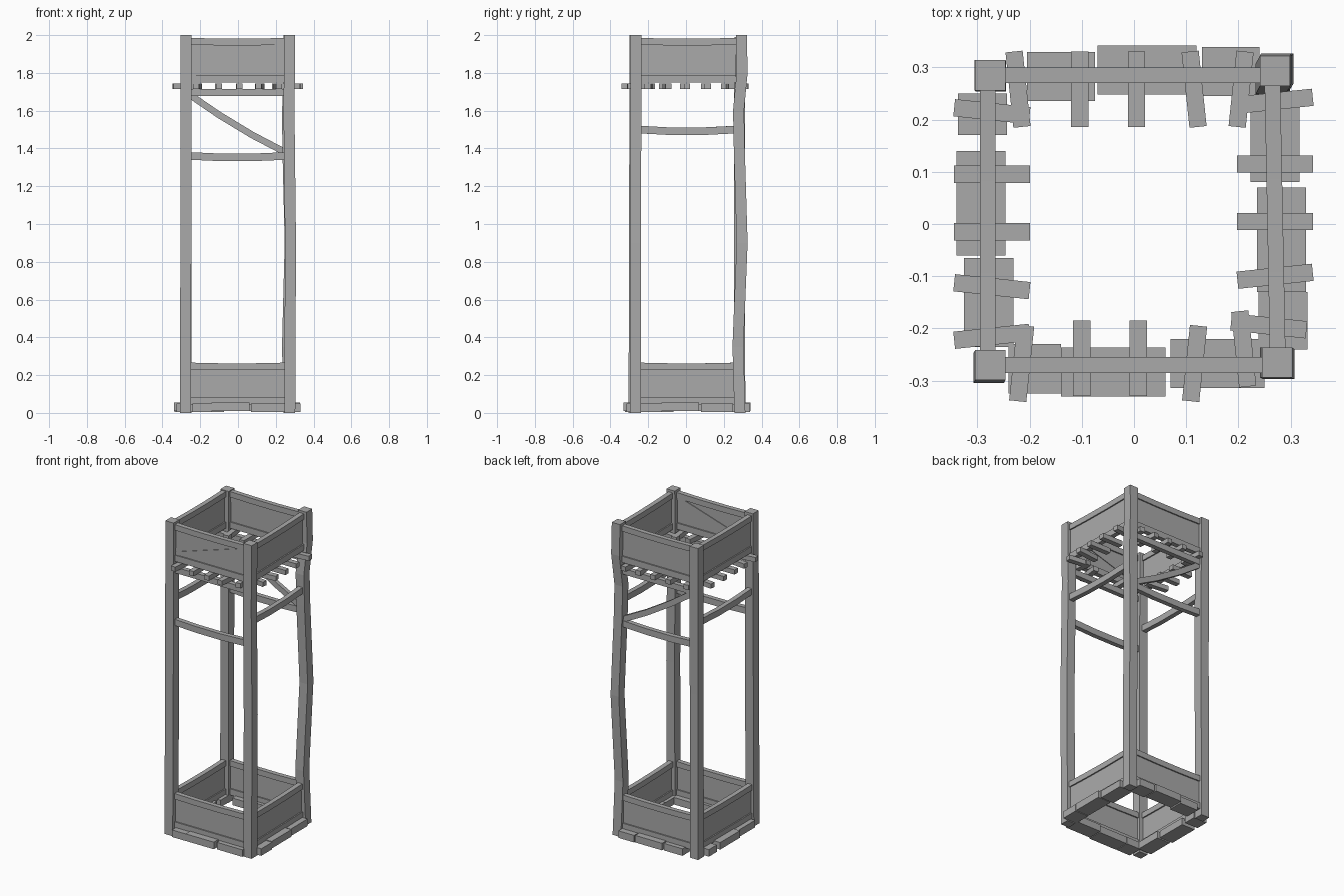
import bpy, bmesh, math
from mathutils import Vector, Matrix

cube = bpy.data.objects.get("Cube")
if cube:
    bpy.data.objects.remove(cube)

wood = bpy.data.materials.new("grey_wood")
wood.use_nodes = True
wood.diffuse_color = (0.4, 0.4, 0.4, 1)
wood.node_tree.nodes["Principled BSDF"].inputs["Base Color"].default_value = (0.4, 0.4, 0.4, 1)


def finish(name, bm):
    bmesh.ops.recalc_face_normals(bm, faces=bm.faces)
    mesh = bpy.data.meshes.new(name)
    bm.to_mesh(mesh)
    bm.free()
    mesh.materials.append(wood)
    obj = bpy.data.objects.new(name, mesh)
    bpy.context.collection.objects.link(obj)
    return obj


def loft(name, path, side, up, sizes):
    """Sweep a rectangle along a path; sizes holds (width, height) per point."""
    bm = bmesh.new()
    rings = []
    for p, (w, h) in zip(path, sizes):
        rings.append([bm.verts.new(Vector(p) + side * w / 2 * a + up * h / 2 * b)
                      for a, b in ((-1, -1), (1, -1), (1, 1), (-1, 1))])
    for r, s in zip(rings, rings[1:]):
        for i in range(4):
            j = (i + 1) % 4
            bm.faces.new((r[i], r[j], s[j], s[i]))
    bm.faces.new(rings[0])
    bm.faces.new(rings[-1])
    return finish(name, bm)


def box(name, centre, size, turn=0):
    bm = bmesh.new()
    bmesh.ops.create_cube(bm, size=1, matrix=Matrix.Translation(centre)
                          @ Matrix.Rotation(math.radians(turn), 4, "Z")
                          @ Matrix.Diagonal((*size, 1)))
    return finish(name, bm)


def beam(name, a, b, thick, height, sag=0):
    """Straight or sagging plank between two points."""
    a, b = Vector(a), Vector(b)
    along = (b - a).normalized()
    side = along.cross(Vector((0, 0, 1))).normalized()
    path = [a.lerp(b, t) - Vector((0, 0, sag * 4 * t * (1 - t))) for t in (0, .3, .65, 1)]
    return loft(name, path, side, side.cross(along), [(thick, height)] * 4)


# Corner posts, slightly crooked
X, Y = Vector((1, 0, 0)), Vector((0, 1, 0))
posts = {
    "front_right_post": [(-.278, -.275, 0), (-.276, -.272, 1.05), (-.275, -.27, 2)],
    "front_left_post": [(.274, -.267, 0), (.278, -.268, .9), (.27, -.265, 1.6), (.274, -.265, 2)],
    "back_right_post": [(-.276, .285, 0), (-.274, .283, 1.05), (-.275, .285, 1.99)],
    "back_left_post": [(.27, .285, 0), (.262, .275, .35), (.276, .297, .9), (.264, .282, 1.4),
                       (.262, .278, 1.6), (.272, .297, 1.8), (.27, .293, 2)],
}
for name, path in posts.items():
    loft(name, path, X, Y, [(.058, .058)] * len(path))

# Four sides: start corner, end corner
sides = {
    "front": ((-.25, -.27), (.25, -.27)),
    "back": ((-.25, .285), (.25, .285)),
    "right": ((-.28, -.245), (-.28, .26)),
    "left": ((.275, -.245), (.265, .265)),
}
for side, (a, b) in sides.items():
    def rail(part, z, thick, height, sag=0):
        beam(f"{side}_{part}", (*a, z), (*b, z), thick, height, sag)
    # Boarded boxes at the bottom and top
    for level, low, high in (("lower", .065, .248), ("upper", 1.77, 1.967)):
        rail(level + "_panel", (low + high) / 2, .014, high - low)
        rail(level + "_bottom_rail", low, .03, .04)
        rail(level + "_top_rail", high, .03, .036, .004)
    # Open bracing below the platform
    if side in ("front", "back"):
        rail("platform_rail", 1.695, .03, .037)
        rail("brace", 1.36, .03, .04, .008)
    else:
        rail("brace", 1.5, .03, .04, .01)

# Diagonal braces
beam("back_diagonal", (-.25, .285, 1.68), (.25, .285, 1.38), .025, .035, .015)
beam("front_panel_diagonal", (-.25, -.27, 1.795), (.25, -.27, 1.95), .022, .026)

# Platform slats: position along the side, turn in degrees
slats = {
    "front": [(-.215, -6), (-.1, 0), (.008, 0), (.116, -6), (.21, 6)],
    "back": [(-.222, 6), (-.104, 0), (.005, 0), (.115, 6), (.205, -6)],
    "right": [(.215, -6), (.095, 0), (-.015, 0), (-.12, -6), (-.215, 6)],
    "left": [(.235, 6), (.115, 0), (.005, 0), (-.1, 6), (-.195, -6)],
}
# Ground planks: centre along the side, length, distance out
planks = {
    "front": [(-.19, .1, -.277), (-.04, .2, -.283), (.16, .18, -.267)],
    "back": [(-.14, .13, .282), (.025, .19, .295), (.185, .11, .292)],
    "right": [(.21, .08, -.29), (.04, .2, -.293), (-.15, .17, -.278)],
    "left": [(.165, .17, .27), (-.03, .2, .282), (-.185, .11, .285)],
}
middle = {"front": -.257, "back": .258, "right": -.272, "left": .27}
for side in slats:
    across = side in ("front", "back")
    for i, (s, turn) in enumerate(slats[side]):
        d = middle[side] + (.018 if i == 4 and side == "front" else
                            -.012 if i == 4 and side == "left" else
                            -.01 if turn and side == "front" else 0)
        if across:
            box(f"{side}_slat_{i + 1}", (s, d, 1.73), (.033, .145, .03), turn)
        else:
            box(f"{side}_slat_{i + 1}", (d, s, 1.73), (.145, .033, .03), turn)
    for i, (s, length, d) in enumerate(planks[side]):
        z = .028 + .004 * (i % 2)
        if across:
            box(f"{side}_ground_plank_{i + 1}", (s, d, z), (length, .094, .045))
        else:
            box(f"{side}_ground_plank_{i + 1}", (d, s, z), (.094, length, .045))
